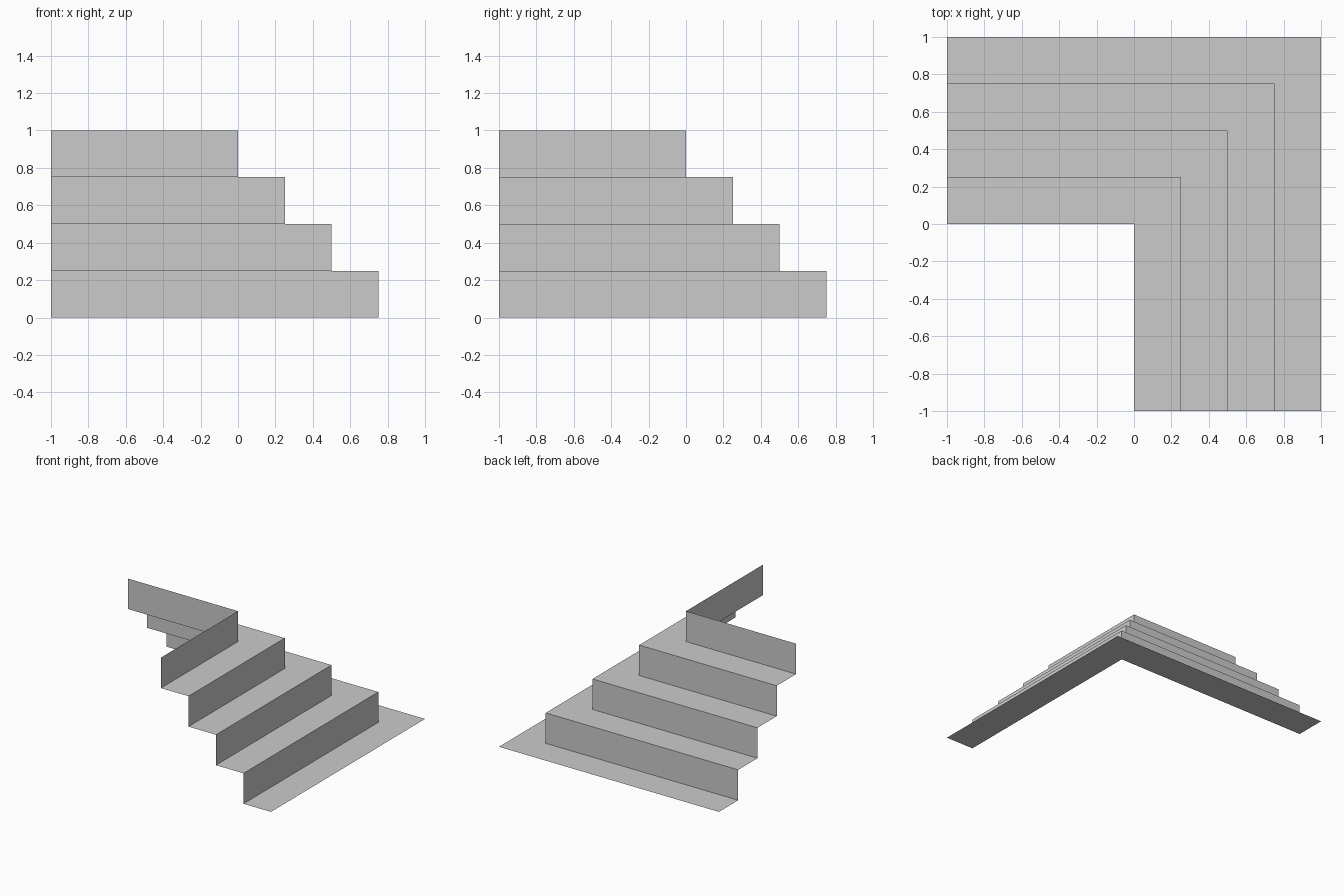
import bpy
import bmesh

STEPS = 4
RISE = 0.25
GOING = 0.25

cube = bpy.data.objects.get("Cube")
if cube:
    bpy.data.objects.remove(cube, do_unlink=True)

# Plain grey surface
grey = bpy.data.materials.new("light_grey")
grey.use_nodes = True
colour = (0.6, 0.6, 0.6, 1.0)
grey.diffuse_color = colour
grey.node_tree.nodes["Principled BSDF"].inputs["Base Color"].default_value = colour

# Stepped profile as (outward offset, height), from the top edge down
profile = [(0.0, STEPS * RISE)]
for i in range(STEPS):
    z = (STEPS - 1 - i) * RISE
    profile += [(i * GOING, z), ((i + 1) * GOING, z)]

# Sweep the profile around the mitred corner as an open sheet
bm = bmesh.new()
rows = [[bm.verts.new(p) for p in ((-1, o, z), (o, o, z), (o, -1, z))]
        for o, z in profile]
for upper, lower in zip(rows, rows[1:]):
    for k in range(2):
        bm.faces.new((upper[k], upper[k + 1], lower[k + 1], lower[k]))

mesh = bpy.data.meshes.new("corner_stair")
bm.to_mesh(mesh)
bm.free()
mesh.materials.append(grey)
stair = bpy.data.objects.new("corner_stair", mesh)
bpy.context.scene.collection.objects.link(stair)
